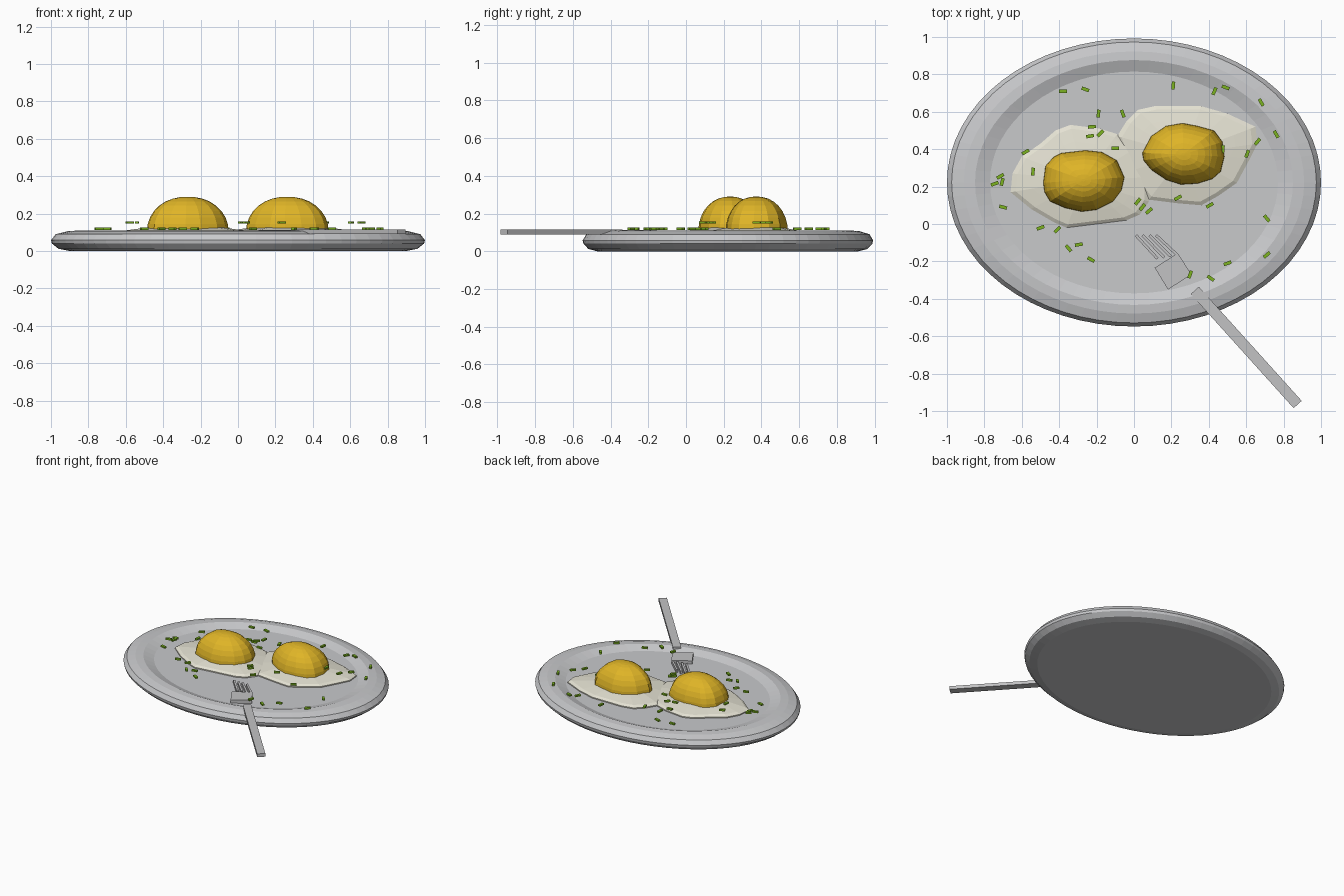
import bpy, bmesh, math
from mathutils import Vector, Matrix

if "Cube" in bpy.data.objects:
    bpy.data.objects.remove(bpy.data.objects["Cube"])


def material(name, r, g, b):
    m = bpy.data.materials.new(name)
    m.diffuse_color = (r, g, b, 1)
    m.use_nodes = True
    m.node_tree.nodes["Principled BSDF"].inputs["Base Color"].default_value = m.diffuse_color
    return m


PLATE = material("plate_grey", 0.58, 0.585, 0.60)
WHITE = material("egg_white", 0.78, 0.76, 0.65)
YOLK = material("yolk_yellow", 0.74, 0.46, 0.02)
GREEN = material("chive_green", 0.20, 0.45, 0.015)
STEEL = material("fork_grey", 0.54, 0.54, 0.55)


def finish(bm, name, mat):
    bmesh.ops.recalc_face_normals(bm, faces=bm.faces)
    me = bpy.data.meshes.new(name)
    bm.to_mesh(me)
    bm.free()
    me.materials.append(mat)
    ob = bpy.data.objects.new(name, me)
    bpy.context.collection.objects.link(ob)
    return ob


def loft(name, mat, outline, center, layers):
    """Closed stack of scaled copies of an outline, layers = (scale, z)."""
    bm = bmesh.new()
    cx, cy = center
    rings = [[bm.verts.new((cx + (x - cx) * s, cy + (y - cy) * s, z)) for x, y in outline]
             for s, z in layers]
    n = len(outline)
    for a, b in zip(rings, rings[1:]):
        for i in range(n):
            j = (i + 1) % n
            bm.faces.new((a[i], a[j], b[j], b[i]))
    bm.faces.new(rings[0][::-1])
    bm.faces.new(rings[-1])
    return finish(bm, name, mat)


def add_bar(bm, p, q, width, z0, z1, width_end=None):
    """Flat bar from p to q in plan."""
    p, q = Vector(p), Vector(q)
    d = (q - p).normalized()
    side = Vector((-d.y, d.x))
    w2 = width if width_end is None else width_end
    plan = [p + side * width / 2, p - side * width / 2, q - side * w2 / 2, q + side * w2 / 2]
    lo = [bm.verts.new((v.x, v.y, z0)) for v in plan]
    hi = [bm.verts.new((v.x, v.y, z1)) for v in plan]
    bm.faces.new(lo[::-1])
    bm.faces.new(hi)
    for i in range(4):
        j = (i + 1) % 4
        bm.faces.new((lo[i], lo[j], hi[j], hi[i]))


# Oval plate with a raised rim
PC = (0, 0.222)
oval = [(math.cos(t), PC[1] + 0.77 * math.sin(t))
        for t in (2 * math.pi * i / 64 for i in range(64))]
loft("plate", PLATE, oval, PC,
     [(0.90, 0.0), (0.96, 0.012), (0.995, 0.04), (1.0, 0.058), (0.975, 0.09),
      (0.91, 0.106), (0.85, 0.110), (0.77, 0.086)])

# Egg whites: irregular thin puddles
L, R = (-0.27, 0.235), (0.262, 0.372)
white_left = [(-.66, .17), (-.65, .27), (-.60, .36), (-.50, .43), (-.42, .50), (-.34, .53),
              (-.18, .51), (-.09, .48), (.0, .40), (.08, .25), (.08, .12), (.03, .05),
              (-.04, .02), (-.20, 0), (-.36, -.02), (-.43, .01), (-.55, .08)]
white_right = [(-.09, .47), (-.04, .55), (.02, .61), (.11, .63), (.36, .63), (.50, .59),
               (.65, .52), (.66, .43), (.62, .35), (.55, .22), (.45, .15), (.36, .10),
               (.24, .11), (.08, .13), (-.03, .28)]
W_LAYERS = [(1, 0.08), (1, 0.094), (0.93, 0.106), (0.70, 0.118), (0.45, 0.130)]
loft("egg_white_left", WHITE, white_left, L, W_LAYERS)
loft("egg_white_right", WHITE, white_right, R, W_LAYERS)

# Yolks: lumpy faceted domes
yolk_left = [(-.487, .22), (-.475, .31), (-.43, .36), (-.39, .38), (-.26, .395), (-.17, .385),
             (-.09, .34), (-.05, .25), (-.065, .18), (-.11, .12), (-.20, .075), (-.28, .065),
             (-.37, .085), (-.45, .12), (-.48, .17)]
yolk_right = [(.043, .38), (.09, .47), (.17, .525), (.26, .54), (.34, .525), (.43, .50),
              (.475, .44), (.485, .36), (.465, .28), (.42, .24), (.34, .215), (.25, .21),
              (.17, .235), (.09, .29), (.05, .34)]
Y_LAYERS = [(math.cos(a) ** 0.9, 0.105 + 0.185 * math.sin(a))
            for a in (math.radians(d) for d in (0, 12, 24, 36, 48, 60, 71, 81))]
Y_LAYERS.append((0.04, 0.29))
loft("yolk_left", YOLK, yolk_left, L, Y_LAYERS)
loft("yolk_right", YOLK, yolk_right, R, Y_LAYERS)

# Chopped chives: x, y, angle in degrees
chives = [(-.38, .71, 0), (-.26, .72, -20), (.21, .74, 85), (.43, .71, 65), (.49, .73, -20),
          (.68, .65, -60), (.76, .48, -60), (.66, .44, 50), (.605, .375, 70), (-.19, .59, 85),
          (-.06, .59, -70), (-.225, .52, 5), (-.235, .47, 10), (-.18, .485, 45),
          (-.10, .405, 0), (-.58, .385, 30), (-.54, .28, 85), (-.715, .255, 30),
          (-.705, .225, 75), (-.745, .215, 20), (-.70, .09, -15), (-.50, -.02, 20),
          (-.41, -.03, 45), (-.35, -.13, -50), (-.295, -.11, 10), (-.23, -.19, -30),
          (.02, .12, 50), (.045, .09, 50), (.08, .07, 40), (.235, .14, 30), (.405, .10, 30),
          (.475, .40, 85), (.71, .03, -50), (.71, -.165, 40), (.50, -.21, 20),
          (.41, -.29, -35), (.30, -.27, 70)]
bm = bmesh.new()
for x, y, a in chives:
    on_egg = any(((x - cx) / .42) ** 2 + ((y - cy) / .27) ** 2 < 1.05 for cx, cy in (L, R))
    z = 0.153 if on_egg else 0.119
    m = (Matrix.Translation((x, y, z)) @ Matrix.Rotation(math.radians(a), 4, 'Z')
         @ Matrix.Diagonal((0.042, 0.018, 0.012, 1)))
    bmesh.ops.create_cube(bm, size=1, matrix=m)
finish(bm, "chives", GREEN)

# Fork: handle, hidden neck, head and four tines
bm = bmesh.new()
add_bar(bm, (.325, -.355), (.875, -.965), 0.058, 0.09, 0.115)
add_bar(bm, (.245, -.305), (.33, -.36), 0.03, 0.07, 0.084)
add_bar(bm, (.172, -.195), (.245, -.31), 0.145, 0.08, 0.112, 0.15)
for i in range(4):
    add_bar(bm, (.01 + .036 * i, -.06), (.125 + .036 * i, -.185 + .006 * i), 0.015, 0.085, 0.108)
finish(bm, "fork", STEEL)
